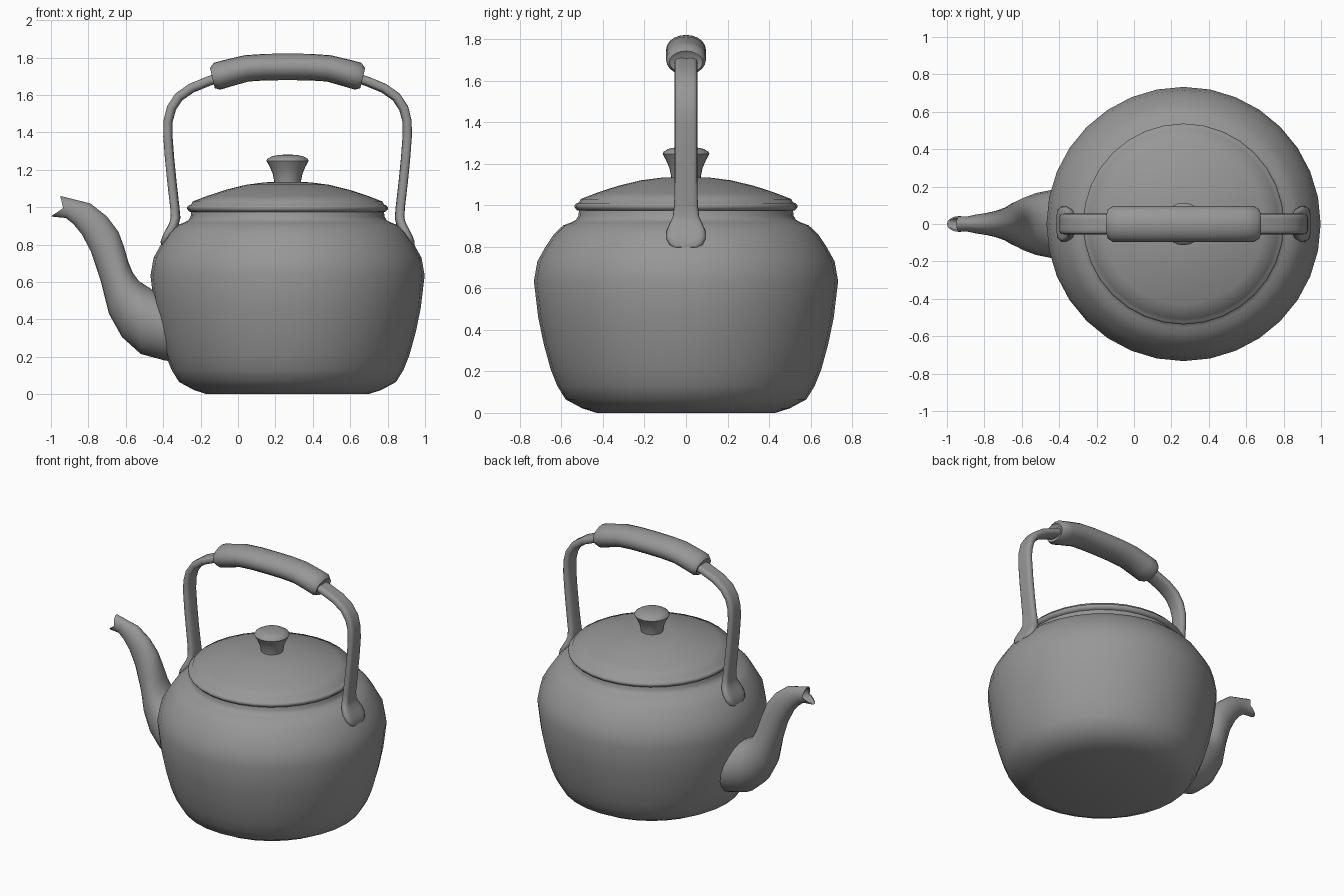
import bpy, bmesh, math
from mathutils import Vector as V

CX = 0.265  # axis of the round pot

# Dark grey metal
METAL = bpy.data.materials.new("dark_grey")
METAL.diffuse_color = (0.31, 0.31, 0.31, 1)


def finish(name, bm, angle=40):
    bmesh.ops.recalc_face_normals(bm, faces=bm.faces)
    me = bpy.data.meshes.new(name)
    bm.to_mesh(me)
    bm.free()
    me.materials.append(METAL)
    ob = bpy.data.objects.new(name, me)
    bpy.context.collection.objects.link(ob)
    bpy.ops.object.select_all(action='DESELECT')
    ob.select_set(True)
    bpy.context.view_layer.objects.active = ob
    bpy.ops.object.shade_smooth_by_angle(angle=math.radians(angle))
    return ob


def skin(name, rings, angle=40):
    """Bridge equal-length rings of points and cap both ends."""
    bm = bmesh.new()
    vs = [[bm.verts.new(p) for p in r] for r in rings]
    n = len(vs[0])
    for a, b in zip(vs, vs[1:]):
        for i in range(n):
            j = (i + 1) % n
            bm.faces.new((a[i], a[j], b[j], b[i]))
    bm.faces.new(vs[0][::-1])
    bm.faces.new(vs[-1])
    return finish(name, bm, angle)


def lathe(name, profile, n=32, angle=40):
    ts = [2 * math.pi * i / n for i in range(n)]
    return skin(name, [[(CX + r * math.cos(t), r * math.sin(t), z) for t in ts]
                       for r, z in profile], angle)


def oval(c, u, b, n=20, notch=V((0, 0, 0)), groove=0.0):
    """Oval ring around c: half-axis u in the xz plane, b along y."""
    pts = []
    for i in range(n):
        t = 2 * math.pi * i / n
        k = math.cos(t)
        if groove:  # fuller sides with a shallow channel on the outer face
            k = math.copysign(abs(k) ** 0.6, k)
            if k > 0:
                k = 1.12 * (k - groove * k ** 8)
        pts.append(c + u * k + V((0, b * math.sin(t), 0)) + notch * (1 - abs(math.cos(t))))
    return pts


def sweep(path, groove=0.0, n=20):
    """Rings along (x, z, in-plane radius, y radius) points."""
    ps = [V((x, 0, z)) for x, z, _, _ in path]
    rings = []
    for i, (x, z, a, b) in enumerate(path):
        d = (ps[min(i + 1, len(ps) - 1)] - ps[max(i - 1, 0)]).normalized()
        rings.append(oval(ps[i], V((-d.z, 0, d.x)) * a, b, n, groove=groove))
    return rings


def mirror_path(path):
    return path + [(2 * CX - x, z, a, b) for x, z, a, b in reversed(path) if x < CX]


# Pot body with shoulder and neck
lathe("body", [(0.43, 0), (0.50, 0.022), (0.58, 0.065), (0.62, 0.13), (0.652, 0.21),
               (0.685, 0.33), (0.712, 0.46), (0.733, 0.635), (0.716, 0.73),
               (0.677, 0.80), (0.637, 0.86), (0.592, 0.903), (0.555, 0.917),
               (0.53, 0.93), (0.518, 0.95), (0.515, 0.985)], angle=32)

# Lid with rolled rim
lathe("lid", [(0.50, 0.972), (0.525, 0.976), (0.537, 0.99), (0.537, 1.0), (0.528, 1.01),
              (0.515, 1.014), (0.508, 1.03), (0.43, 1.06), (0.33, 1.093), (0.22, 1.12),
              (0.12, 1.133), (0.03, 1.135)], angle=55)

# Lid knob
lathe("knob", [(0.07, 1.12), (0.072, 1.14), (0.08, 1.18), (0.095, 1.215), (0.113, 1.248),
               (0.108, 1.258), (0.085, 1.272), (0.05, 1.279), (0.015, 1.281)], 24)

# Spout: lower edge, upper edge, half width
spout = [(-0.30, 0.17, -0.36, 0.53, 0.18), (-0.39, 0.18, -0.46, 0.56, 0.185),
         (-0.52, 0.215, -0.53, 0.605, 0.165), (-0.62, 0.305, -0.563, 0.65, 0.14),
         (-0.69, 0.43, -0.587, 0.71, 0.115), (-0.735, 0.61, -0.61, 0.79, 0.092),
         (-0.785, 0.76, -0.64, 0.87, 0.075), (-0.835, 0.855, -0.70, 0.95, 0.062),
         (-0.88, 0.91, -0.79, 1.02, 0.052), (-0.92, 0.942, -0.87, 1.04, 0.04)]
rings = []
for lx, lz, ux, uz, w in spout:
    lo, up = V((lx, 0, lz)), V((ux, 0, uz))
    rings.append(oval((lo + up) / 2, (up - lo) / 2, w))
# Notched mouth, then the hollow inside
mid, half, back = V((-0.975, 0, 1.005)), V((0.025, 0, 0.055)), V((0.04, 0, -0.01))
rings.append(oval(mid, half, 0.042, notch=back))
rings.append(oval(mid + back * 0.1, half * 0.86, 0.034, notch=back))
rings.append(oval(V((-0.89, 0, 0.99)), V((0.02, 0, 0.036)), 0.03))
rings.append(oval(V((-0.83, 0, 0.955)), V((0.03, 0, 0.036)), 0.035))
skin("spout", rings, 50)

# Bail handle: lugs on the shoulder, grooved arms and hidden core through the grip
bail = mirror_path([(-0.402, 0.795, 0.012, 0.055), (-0.397, 0.81, 0.02, 0.08),
                    (-0.382, 0.84, 0.024, 0.095), (-0.362, 0.875, 0.026, 0.094),
                    (-0.343, 0.91, 0.027, 0.08), (-0.335, 0.945, 0.027, 0.064),
                    (-0.339, 1.0, 0.026, 0.057),
                    (-0.354, 1.13, 0.026, 0.055), (-0.367, 1.26, 0.026, 0.055),
                    (-0.376, 1.38, 0.026, 0.055), (-0.375, 1.46, 0.026, 0.055),
                    (-0.357, 1.53, 0.027, 0.055), (-0.317, 1.59, 0.027, 0.055),
                    (-0.25, 1.637, 0.027, 0.055), (-0.16, 1.674, 0.027, 0.055),
                    (-0.05, 1.71, 0.027, 0.055), (CX, 1.75, 0.027, 0.055)])
skin("bail_handle", sweep(bail, groove=0.2), 50)

# Thick sleeve grip
grip = mirror_path([(-0.128, 1.688, 0.04, 0.065), (-0.137, 1.69, 0.055, 0.08),
                    (-0.112, 1.70, 0.074, 0.096), (-0.06, 1.715, 0.073, 0.096),
                    (0.045, 1.742, 0.071, 0.096), (0.15, 1.749, 0.071, 0.096),
                    (CX, 1.75, 0.071, 0.096)])
rings = sweep(grip)
# End rings share the tilt of the sleeve
for i, (x, z, a, b) in enumerate(grip):
    if i < 3 or i > len(grip) - 4:
        s = 1 if x < CX else -1
        rings[i] = oval(V((x, 0, z)), V((-0.23 * s, 0, 0.973)) * a, b)
skin("grip", rings, 45)
